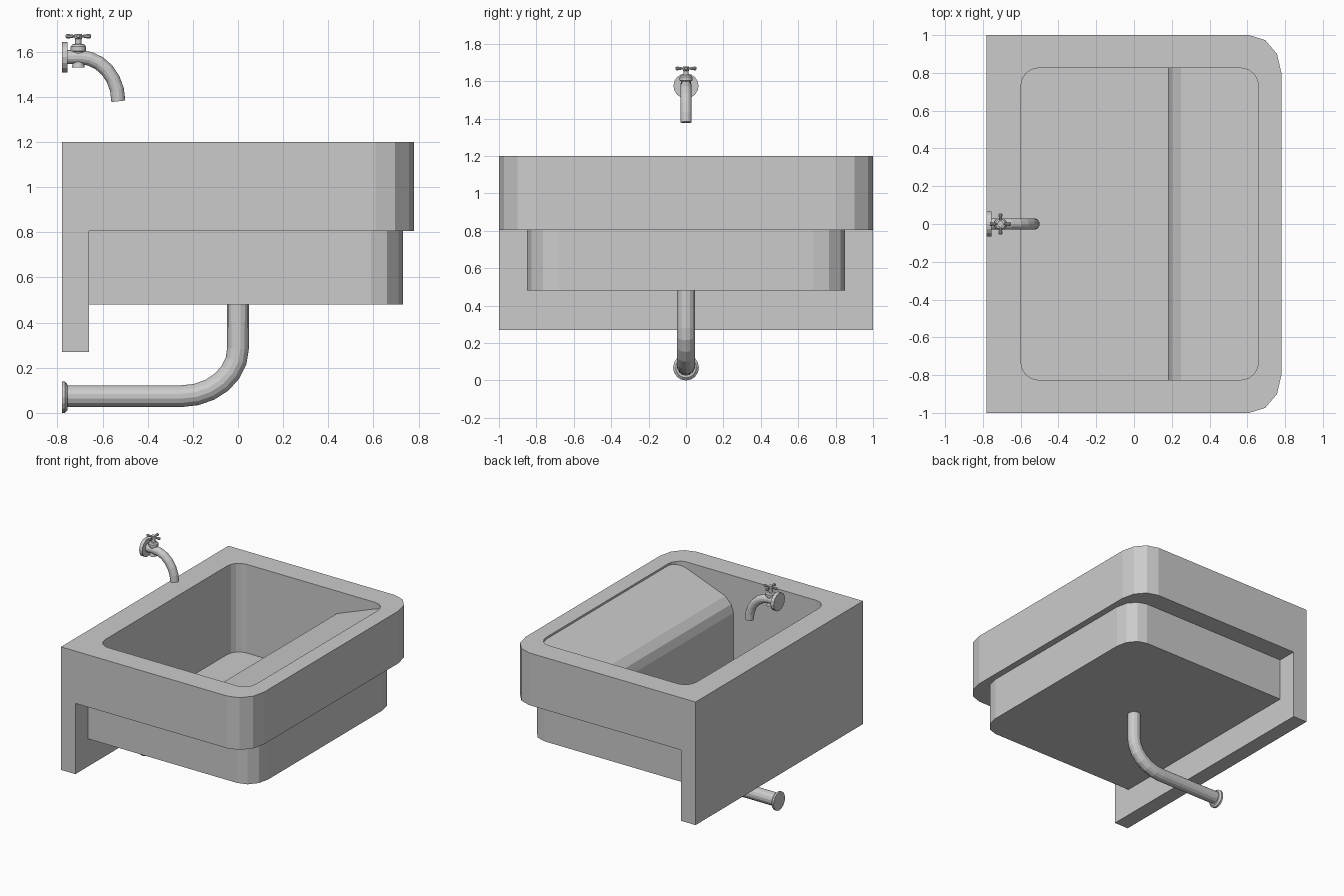
import bpy, bmesh
from math import sin, cos, pi
from mathutils import Matrix, Vector

if "Cube" in bpy.data.objects:
    bpy.data.objects.remove(bpy.data.objects["Cube"])


def make_object(name, bm):
    bmesh.ops.recalc_face_normals(bm, faces=bm.faces)
    mesh = bpy.data.meshes.new(name)
    bm.to_mesh(mesh)
    bm.free()
    obj = bpy.data.objects.new(name, mesh)
    bpy.context.collection.objects.link(obj)
    return obj


def prism(name, points, offset):
    """Extrude a closed loop of 3D points along an offset vector."""
    bm = bmesh.new()
    face = bm.faces.new([bm.verts.new(p) for p in points])
    ext = bmesh.ops.extrude_face_region(bm, geom=[face], use_keep_orig=True)
    verts = [v for v in ext["geom"] if isinstance(v, bmesh.types.BMVert)]
    bmesh.ops.translate(bm, verts=verts, vec=offset)
    return make_object(name, bm)


def rounded(x0, x1, y, rx, ry, z, seg=3, round_back=False):
    """Plan outline, mirrored in y, with rounded +x corners and optional -x corners."""
    arc = [(cos(pi / 2 * i / seg), sin(pi / 2 * i / seg)) for i in range(seg + 1)]
    half = [(x1 - rx + rx * c, y - ry + ry * s, z) for c, s in arc]
    if round_back:
        half += [(x0 + rx - rx * c, y - ry + ry * s, z) for c, s in reversed(arc)]
    else:
        half.append((x0, y, z))
    return half + [(a, -b, c) for a, b, c in reversed(half)]


def boolean(target, tool, operation):
    mod = target.modifiers.new("bool", "BOOLEAN")
    mod.operation = operation
    mod.solver = "EXACT"
    mod.object = tool
    bpy.context.view_layer.objects.active = target
    bpy.ops.object.modifier_apply(modifier=mod.name)
    bpy.data.objects.remove(tool)


def lathe(name, profile, origin, axis="Z", sides=16):
    """Stack rings of (radius, height) along an axis and cap both ends."""
    bm = bmesh.new()
    rings = [[bm.verts.new((r * cos(2 * pi * i / sides), r * sin(2 * pi * i / sides), h))
              for i in range(sides)] for r, h in profile]
    for a, b in zip(rings, rings[1:]):
        for i in range(sides):
            j = (i + 1) % sides
            bm.faces.new((a[i], a[j], b[j], b[i]))
    bm.faces.new(rings[0])
    bm.faces.new(rings[-1])
    rot = Vector((0, 0, 1)).rotation_difference(
        Vector({"X": (1, 0, 0), "Y": (0, 1, 0), "Z": (0, 0, 1)}[axis])).to_matrix().to_4x4()
    bmesh.ops.transform(bm, matrix=Matrix.Translation(origin) @ rot, verts=bm.verts)
    return make_object(name, bm)


def pipe(name, path, radius, sides=14):
    """Sweep a circle along a path of (x, z) points in the y = 0 plane."""
    bm = bmesh.new()
    rings = []
    pts = [Vector((x, 0, z)) for x, z in path]
    for k, p in enumerate(pts):
        d = Vector((0, 0, 0))
        if k > 0:
            d += (p - pts[k - 1]).normalized()
        if k < len(pts) - 1:
            d += (pts[k + 1] - p).normalized()
        d.normalize()
        n = Vector((-d.z, 0, d.x))
        rings.append([bm.verts.new(p + radius * (n * cos(2 * pi * i / sides)
                      + Vector((0, 1, 0)) * sin(2 * pi * i / sides))) for i in range(sides)])
    for a, b in zip(rings, rings[1:]):
        for i in range(sides):
            j = (i + 1) % sides
            bm.faces.new((a[i], a[j], b[j], b[i]))
    bm.faces.new(rings[0])
    bm.faces.new(rings[-1])
    return make_object(name, bm)


# Basin: upper rim block, back plate and narrower lower tub
basin = prism("basin", rounded(-0.78, 0.78, 1.0, 0.17, 0.2, 0.805), (0, 0, 0.395))
plate = prism("back_plate", [(-0.78, -1, 0.27), (-0.66, -1, 0.27),
                             (-0.66, 1, 0.27), (-0.78, 1, 0.27)], (0, 0, 0.7))
tub = prism("lower_tub", rounded(-0.71, 0.73, 0.85, 0.14, 0.17, 0.48), (0, 0, 0.42))
boolean(basin, plate, "UNION")
boolean(basin, tub, "UNION")

# Hollow, leaving the sloped washboard at the front of the basin
hollow = prism("hollow", rounded(-0.6, 0.66, 0.825, 0.09, 0.1, 0.53, 4, True), (0, 0, 0.8))
board = [(0.75, 0.4), (0.18, 0.4), (0.18, 0.92), (0.2, 0.98), (0.25, 1.03), (0.66, 1.185), (0.75, 1.185)]
washboard = prism("washboard", [(x, -0.95, z) for x, z in board], (0, 1.9, 0))
boolean(hollow, washboard, "DIFFERENCE")
boolean(basin, hollow, "DIFFERENCE")

# Drain pipe with wall flange
bend = [(-0.25 + 0.25 * cos(pi / 2 * i / 6), 0.285 - 0.211 * sin(pi / 2 * i / 6)) for i in range(7)]
pipe("drain_pipe", [(0, 0.48)] + bend + [(-0.77, 0.074)], 0.048)
lathe("drain_flange", [(0.069, 0), (0.069, 0.014), (0.055, 0.026)], (-0.78, 0, 0.069), "X")

# Tap spout with wall flange
spout = [(-0.70 + 0.17 * sin(pi / 2 * i / 6), 1.38 + 0.195 * cos(pi / 2 * i / 6)) for i in range(7)]
pipe("tap_spout", [(-0.76, 1.575)] + spout, 0.031)
lathe("tap_flange", [(0.067, 0), (0.067, 0.026)], (-0.78, 0, 1.575), "X")

# Valve body, stem and cross handle
lathe("tap_valve", [(0.028, 1.53), (0.02, 1.575), (0.028, 1.6), (0.034, 1.603), (0.034, 1.622),
                    (0.026, 1.632), (0.014, 1.634), (0.014, 1.655), (0.017, 1.658), (0.017, 1.678)],
      (-0.707, 0, 0))
for axis in "XY":
    lathe("tap_handle_" + axis.lower(),
          [(0.006, -0.056), (0.01, -0.051), (0.01, -0.043), (0.006, -0.02),
           (0.006, 0.02), (0.01, 0.043), (0.01, 0.051), (0.006, 0.056)],
          (-0.707, 0, 1.668), axis, 10)
